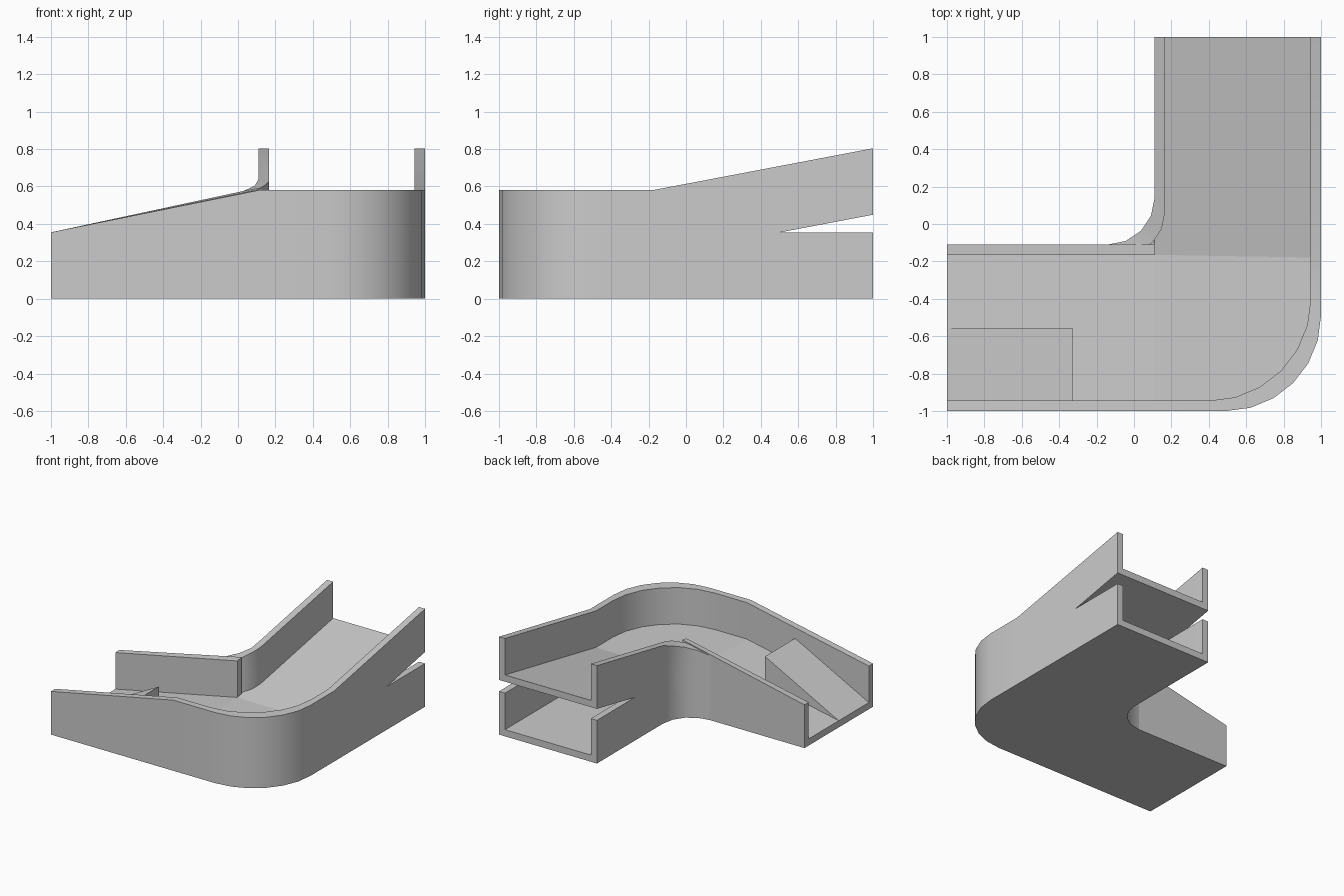
import bpy, bmesh
from math import sin, cos, radians

if "Cube" in bpy.data.objects:
    bpy.data.objects.remove(bpy.data.objects["Cube"])

T = 0.055            # wall and floor thickness
HEIGHT = 0.355       # channel height
BEND_X, BEND_Y = 0.11, -0.18   # where the ramps meet the flat corner
BASE = 0.225         # underside of upper channel at the corner


def flat(x, y):
    return 0.0


def ramp(x, y):
    y0 = BEND_Y if x > 0.1 else -0.11
    rise = max(0.0, y - y0) * 0.19 if x > -0.2 else 0.0
    return BASE + min(0.0, x - BEND_X) * BASE / 1.11 + rise


def arc(cx, cy, r, n):
    angles = [radians(-90 + 90 * i / n) for i in range(n + 1)]
    return [(cx + r * cos(a), cy + r * sin(a)) for a in angles]


def strip(bm, pairs, low, high):
    """Solid band between two plan paths, with heights given by functions."""
    rings = []
    for a, b in pairs:
        rings.append([bm.verts.new((*a, low(*a))), bm.verts.new((*b, low(*b))),
                      bm.verts.new((*b, high(*b))), bm.verts.new((*a, high(*a)))])
    for r, s in zip(rings, rings[1:]):
        for i in range(4):
            j = (i + 1) % 4
            bm.faces.new((r[i], r[j], s[j], s[i]))
    bm.faces.new(rings[0][::-1])
    bm.faces.new(rings[-1])


def finish(bm, name):
    bmesh.ops.recalc_face_normals(bm, faces=bm.faces)
    mesh = bpy.data.meshes.new(name)
    bm.to_mesh(mesh)
    bm.free()
    obj = bpy.data.objects.new(name, mesh)
    bpy.context.collection.objects.link(obj)
    bpy.ops.object.select_all(action='DESELECT')
    obj.select_set(True)
    bpy.context.view_layer.objects.active = obj
    bpy.ops.object.shade_smooth_by_angle(angle=radians(30))
    return obj


# Plan paths of the two side walls
outer = [(-1, -1), (BEND_X, -1)] + arc(0.49, -0.49, 0.51, 6) + [(1, BEND_Y), (1, 1)]
outer_in = ([(-1, -1 + T), (BEND_X, -1 + T)] + arc(0.4, -0.4, 0.6 - T, 6)
            + [(1 - T, BEND_Y), (1 - T, 1)])
fillet = arc(-0.14, 0.14, 0.25, 4) + [(0.11, 1)]
fillet_in = arc(-0.06, 0.06, 0.225, 4) + [(0.165, 1)]
pivot = (BEND_X, -0.165)


def fan(bm, points, low, high):
    """Floor pieces radiating from the inside corner."""
    for a, b in zip(points, points[1:]):
        bot = [bm.verts.new((*p, low(*p))) for p in (pivot, a, b)]
        top = [bm.verts.new((*p, high(*p))) for p in (pivot, a, b)]
        bm.faces.new(bot[::-1])
        bm.faces.new(top)
        for i in range(3):
            j = (i + 1) % 3
            bm.faces.new((bot[i], bot[j], top[j], top[i]))
    bmesh.ops.remove_doubles(bm, verts=bm.verts[:], dist=1e-5)
    # internal dividers between neighbouring wedges
    seen = {}
    for f in bm.faces:
        seen.setdefault(frozenset(v.index for v in f.verts), []).append(f)


def build_channel(prefix, base):
    def top(x, y):
        return base(x, y) + HEIGHT

    def floor_top(x, y):
        return base(x, y) + T

    # side walls
    bm = bmesh.new()
    strip(bm, list(zip(outer, outer_in)), base, top)
    finish(bm, prefix + "_outer_wall")
    bm = bmesh.new()
    strip(bm, list(zip(fillet, fillet_in)), base, top)
    strip(bm, [((-1, -0.11), (-1, -0.165)), ((BEND_X, -0.11), pivot)], base, top)
    finish(bm, prefix + "_inner_wall")

    # floor of the entry leg, the corner and the exit leg
    bm = bmesh.new()
    strip(bm, [((-1, -1), (-1, -0.165)), ((BEND_X, -1), pivot)], base, floor_top)
    for run in (outer[1:-1], fillet[:-1]):
        for a, b in zip(run, run[1:]):
            lo = [bm.verts.new((*p, base(*p))) for p in (pivot, a, b)]
            hi = [bm.verts.new((*p, floor_top(*p))) for p in (pivot, a, b)]
            bm.faces.new(lo)
            bm.faces.new(hi)
    strip(bm, [(pivot, outer[-2]), ((BEND_X, 0.14), (1, 0.14)),
               ((BEND_X, 1), (1, 1))], base, floor_top)
    finish(bm, prefix + "_floor")


build_channel("lower_channel", flat)
build_channel("upper_channel", ramp)

# Steep wedge beside the outer wall of the entry leg
bm = bmesh.new()
strip(bm, [((-1, -0.96), (-1, -0.555)), ((-0.33, -0.96), (-0.33, -0.555))],
      lambda x, y: ramp(x, y) + 0.02,
      lambda x, y: T + (x + 1) * 0.52)
finish(bm, "entry_wedge")
